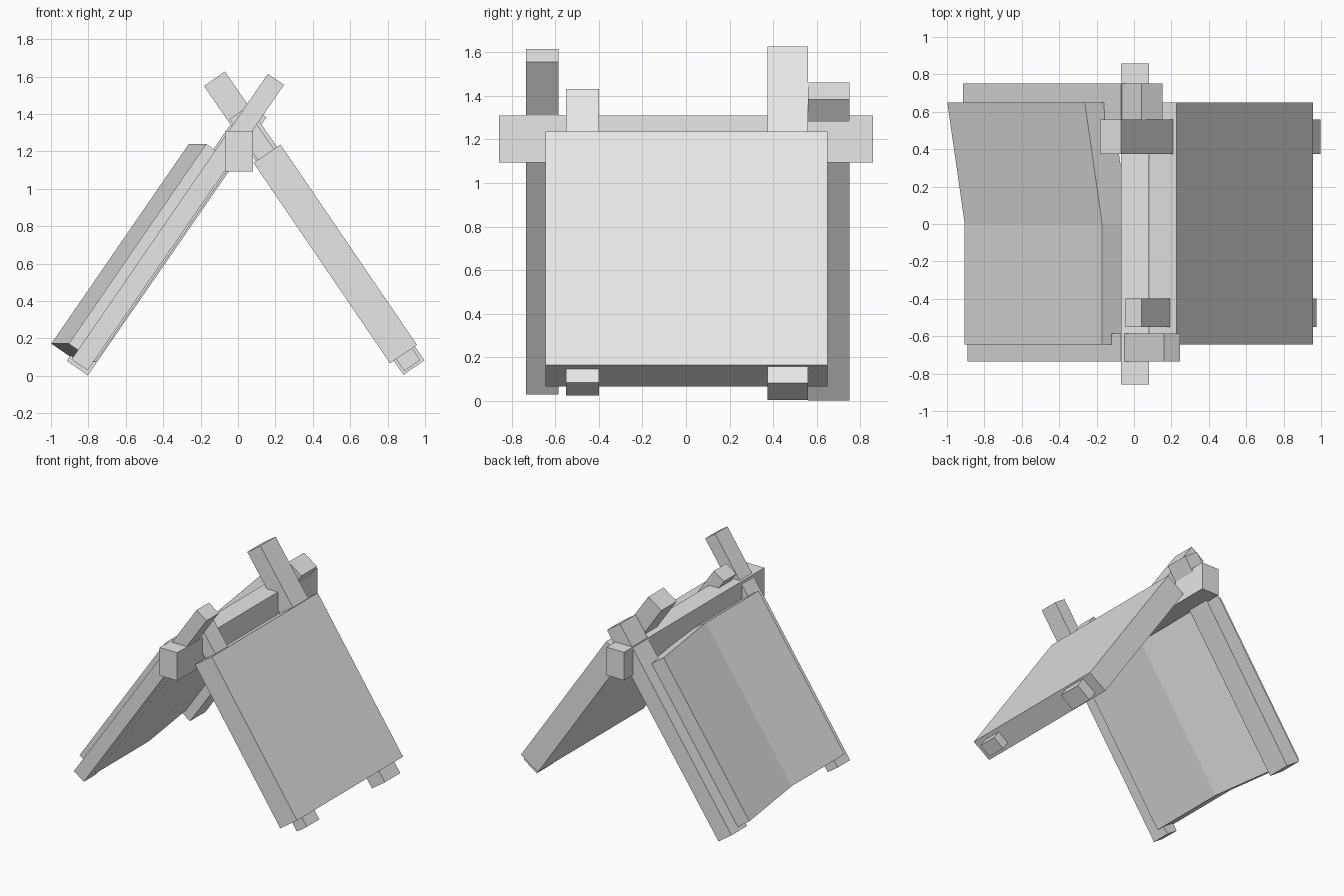
import bpy
import bmesh
from mathutils import Vector

cube = bpy.data.objects.get("Cube")
if cube:
    bpy.data.objects.remove(cube, do_unlink=True)

# One plain grey for the whole frame
GREY = (0.8, 0.8, 0.8, 1.0)
grey = bpy.data.materials.new("plain grey")
grey.use_nodes = True
grey.diffuse_color = GREY
grey.node_tree.nodes["Principled BSDF"].inputs["Base Color"].default_value = GREY


def plank(name, foot, top, thickness, sections):
    """Plank whose upper edge runs foot to top in x-z; sections are (y, x shift)."""
    foot, top = Vector(foot), Vector(top)
    run = (top - foot).normalized()
    under = Vector((run.y, -run.x)) * thickness
    if under.y > 0:
        under = -under
    profile = [foot, top, top + under, foot + under]
    bm = bmesh.new()
    rings = [[bm.verts.new((p.x + shift, y, p.y)) for p in profile]
             for y, shift in sections]
    for a, b in zip(rings, rings[1:]):
        for i in range(4):
            j = (i + 1) % 4
            bm.faces.new((a[i], a[j], b[j], b[i]))
    bm.faces.new(rings[0])
    bm.faces.new(rings[-1])
    bmesh.ops.recalc_face_normals(bm, faces=bm.faces)
    mesh = bpy.data.meshes.new(name)
    bm.to_mesh(mesh)
    bm.free()
    mesh.materials.append(grey)
    obj = bpy.data.objects.new(name, mesh)
    bpy.context.collection.objects.link(obj)
    return obj


def straight(y0, y1):
    return [(y0, 0), (y1, 0)]


# Ridge beam
plank("ridge_beam", (-0.07, 1.31), (0.08, 1.31), 0.217, straight(-0.857, 0.857))

# Crossed poles at each end
plank("front_right_pole", (-0.89, 0.088), (0.16, 1.615), 0.104, straight(-0.735, -0.585))
plank("front_left_pole", (0.975, 0.085), (0.04, 1.432), 0.104, straight(-0.55, -0.398))
plank("back_left_pole", (0.997, 0.083), (-0.07, 1.627), 0.136, straight(0.373, 0.56))
plank("back_right_pole", (-0.915, 0.08), (0.04, 1.46), 0.136, straight(0.56, 0.75))

# Sloping wall panels, one flat and one with its back half kicked outwards
plank("left_panel", (0.957, 0.165), (0.227, 1.237), 0.174, straight(-0.645, 0.65))
plank("right_panel", (-0.905, 0.172), (-0.17, 1.24), 0.174,
      [(-0.645, 0), (0, 0), (0.65, -0.093)])
